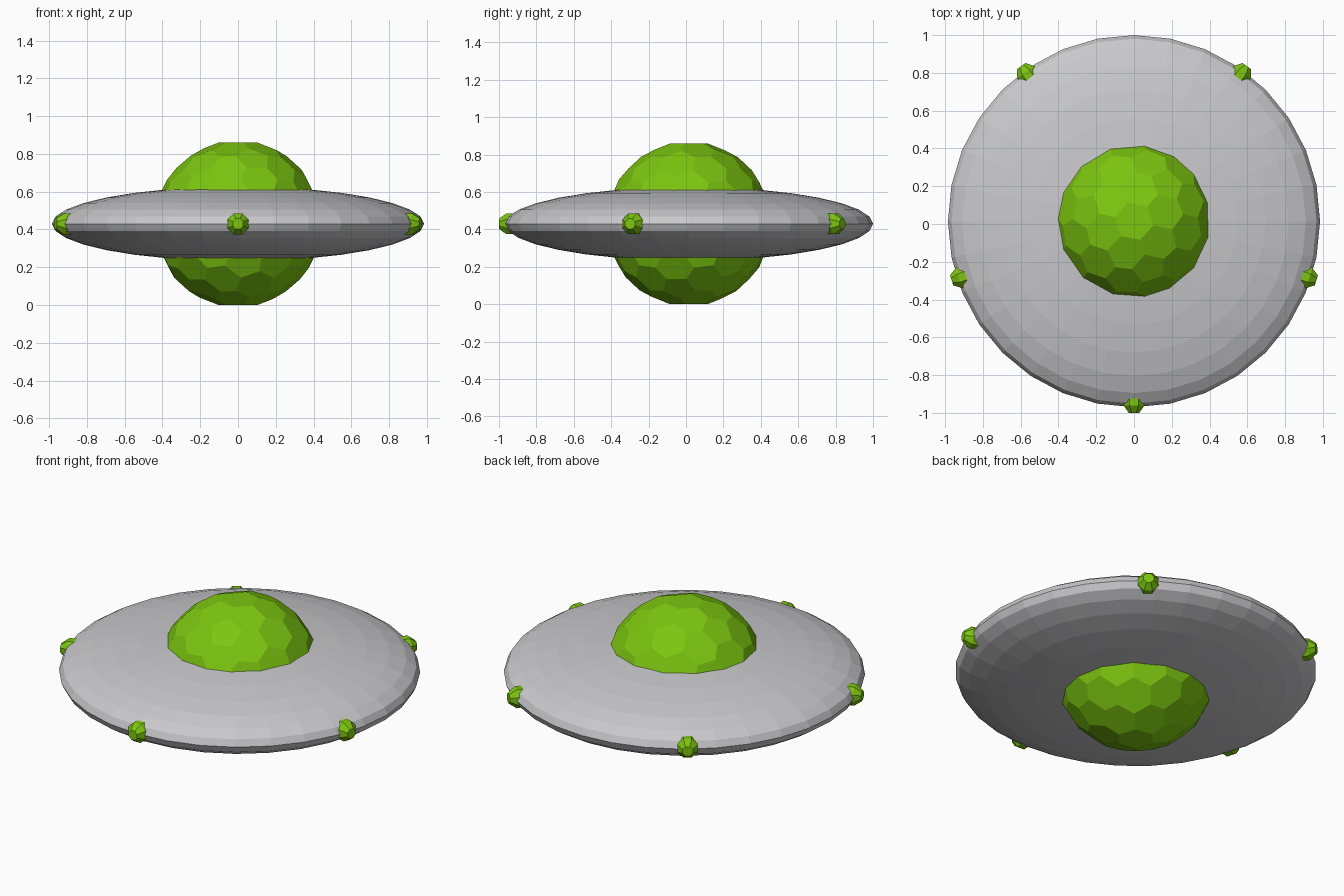
import bpy, bmesh, math
from mathutils import Vector, Matrix

cube = bpy.data.objects.get("Cube")
if cube:
    bpy.data.objects.remove(cube, do_unlink=True)

MID = Vector((0, 0.015, 0.43))   # centre of the saucer


def material(name, rgb):
    m = bpy.data.materials.new(name)
    m.use_nodes = True
    m.diffuse_color = (*rgb, 1)
    m.node_tree.nodes["Principled BSDF"].inputs["Base Color"].default_value = (*rgb, 1)
    return m


grey = material("hull grey", (0.58, 0.58, 0.60))
green = material("lime green", (0.20, 0.56, 0.005))


def make_object(name, bm, mat):
    bmesh.ops.recalc_face_normals(bm, faces=bm.faces[:])
    mesh = bpy.data.meshes.new(name)
    bm.to_mesh(mesh)
    bm.free()
    mesh.materials.append(mat)
    ob = bpy.data.objects.new(name, mesh)
    bpy.context.collection.objects.link(ob)
    return ob


def facet_directions(freq):
    """Evenly spread directions on a subdivided icosahedron, one facet facing up."""
    ico = bmesh.new()
    bmesh.ops.create_icosphere(ico, subdivisions=1, radius=1)
    ico.faces.ensure_lookup_table()
    turn = ico.faces[0].calc_center_median().rotation_difference(Vector((0, 0, 1)))
    found = {}
    for f in ico.faces:
        a, b, c = [v.co for v in f.verts]
        for i in range(freq + 1):
            for j in range(freq + 1 - i):
                d = turn @ (a * i + b * j + c * (freq - i - j)).normalized()
                found[tuple(round(x, 3) + 0.0 for x in d)] = d
    ico.free()
    return list(found.values())


def faceted_ball(radius, freq):
    """Ball of flat pentagons and hexagons, cut from a block plane by plane."""
    bm = bmesh.new()
    bmesh.ops.create_cube(bm, size=radius * 3)
    for d in facet_directions(freq):
        cut = bmesh.ops.bisect_plane(
            bm, geom=bm.verts[:] + bm.edges[:] + bm.faces[:], dist=1e-5,
            plane_co=d * radius, plane_no=d, clear_outer=True)
        edges = [e for e in cut["geom_cut"] if isinstance(e, bmesh.types.BMEdge)]
        if len(edges) > 2:
            bmesh.ops.edgeloop_fill(bm, edges=edges)
    return bm


# Saucer hull: flattened low-poly sphere
bm = bmesh.new()
bmesh.ops.create_uvsphere(bm, u_segments=32, v_segments=16, radius=0.985)
bmesh.ops.scale(bm, vec=(1, 1, 0.2), verts=bm.verts[:])
make_object("saucer_hull", bm, grey).location = MID

# Central ball, showing as a dome above and below
make_object("cabin_ball", faceted_ball(0.43, 3), green).location = MID


# Rim lights: eight-sided faceted beads with a flat outer cap
def bead():
    bm = bmesh.new()
    for r1, r2, depth, x in ((0.03, 0.06, 0.04, -0.04), (0.06, 0.06, 0.04, 0),
                             (0.06, 0.03, 0.04, 0.04)):
        bmesh.ops.create_cone(bm, cap_ends=False, segments=8, radius1=r1, radius2=r2,
                              depth=depth, matrix=Matrix.Translation((0, 0, x)))
    bmesh.ops.remove_doubles(bm, verts=bm.verts[:], dist=0.001)
    bmesh.ops.holes_fill(bm, edges=bm.edges[:], sides=8)
    bm.transform(Matrix.Rotation(math.pi / 2, 4, "Y") @ Matrix.Rotation(math.pi / 8, 4, "Z"))
    return bm


for i in range(5):
    angle = math.radians(-90 + 72 * i)
    light = make_object(f"rim_light_{i + 1}", bead(), green)
    light.location = MID + 0.955 * Vector((math.cos(angle), math.sin(angle), 0))
    light.rotation_euler.z = angle
